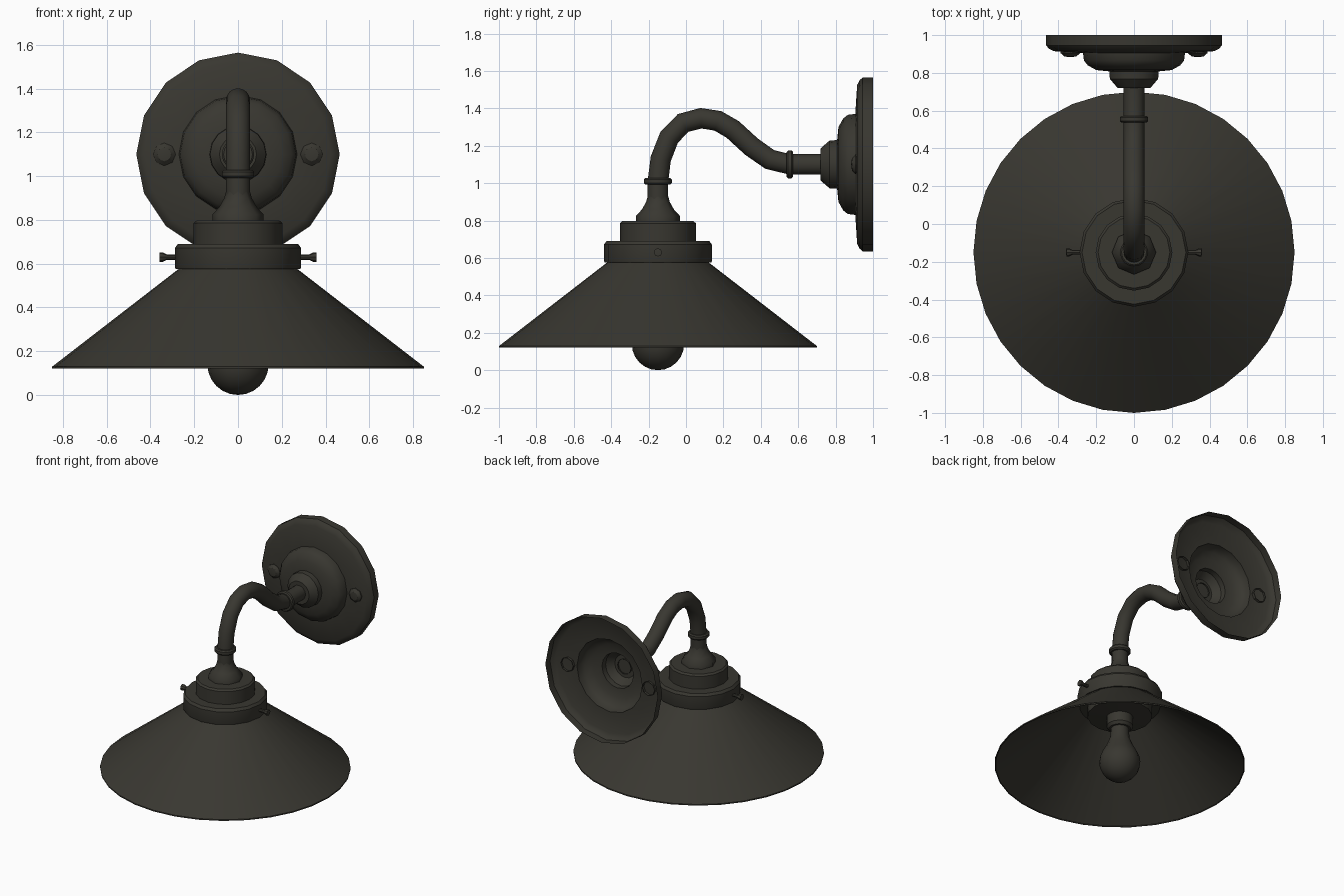
import bpy, bmesh, math
from mathutils import Vector, Matrix

if "Cube" in bpy.data.objects:
    bpy.data.objects.remove(bpy.data.objects["Cube"])

bronze = bpy.data.materials.new("dark bronze")
bronze.diffuse_color = (0.040, 0.038, 0.030, 1)
bronze.use_nodes = True
bronze.node_tree.nodes["Principled BSDF"].inputs["Base Color"].default_value = bronze.diffuse_color

UP, FRONT = Vector((0, 0, 1)), Vector((0, -1, 0))
LX, LY, PZ = 0.0, -0.15, 1.10          # lamp axis (x, y) and wall plate height


def finish(name, bm, angle=35):
    me = bpy.data.meshes.new(name)
    bm.to_mesh(me)
    bm.free()
    ob = bpy.data.objects.new(name, me)
    bpy.context.collection.objects.link(ob)
    me.materials.append(bronze)
    bpy.ops.object.select_all(action='DESELECT')
    ob.select_set(True)
    bpy.context.view_layer.objects.active = ob
    bpy.ops.object.shade_smooth_by_angle(angle=math.radians(angle))
    return ob


def lathe(name, profile, origin, axis=UP, sides=16, angle=35):
    """Revolve (radius, distance along axis) points; radius 0 closes to a tip."""
    bm = bmesh.new()
    rot = UP.rotation_difference(axis).to_matrix()
    rings = []
    for r, h in profile:
        n = 1 if r == 0 else sides
        rings.append([bm.verts.new(Vector(origin) + rot @ Vector((
            r * math.cos(math.tau * i / sides), r * math.sin(math.tau * i / sides), h)))
            for i in range(n)])
    for a, b in zip(rings, rings[1:]):
        for i in range(sides):
            j = (i + 1) % sides
            quad = [a[i % len(a)], a[j % len(a)], b[j % len(b)], b[i % len(b)]]
            bm.faces.new(list(dict.fromkeys(quad)))
    return finish(name, bm, angle)


def ring(name, origin, axis):
    return lathe(name, [(0.05, -0.018), (0.066, -0.018), (0.074, -0.010), (0.074, 0.010),
                        (0.066, 0.018), (0.05, 0.018)], origin, axis)


# Wall plate: hollow stepped dish, open at the back
lathe("wall_plate", [(0.465, 0), (0.465, 0.055), (0.45, 0.072), (0.425, 0.085),
                     (0.27, 0.095), (0.265, 0.135), (0.245, 0.160), (0.20, 0.185),
                     (0.13, 0.192), (0.128, 0.232), (0.095, 0.270), (0.085, 0.28), (0, 0.28)],
      (0, 1, PZ), FRONT)

# Plate screws
for s, side in ((-1, "left"), (1, "right")):
    lathe(f"plate_screw_{side}", [(0.052, -0.01), (0.052, 0.012), (0.032, 0.030), (0, 0.034)],
          (s * 0.337, 0.917, PZ), FRONT, 8)

# Swan-neck arm: smooth path through a few points, swept as a tube
pts = [(0.73, 1.10), (0.555, 1.10), (0.447, 1.127), (0.35, 1.195), (0.25, 1.287),
       (0.17, 1.333), (0.08, 1.347), (-0.015, 1.322), (-0.09, 1.245),
       (-0.135, 1.13), (-0.15, 1.01), (-0.15, 0.90)]
path = [Vector((0, y, z)) for y, z in pts]
bm = bmesh.new()
prev = None
for k, p in enumerate(path):
    t = (path[min(k + 1, len(path) - 1)] - path[max(k - 1, 0)]).normalized()
    if k == 1:
        t = FRONT
    side = Vector((1, 0, 0))
    nrm = t.cross(side)
    cur = [bm.verts.new(p + 0.055 * (side * math.cos(math.tau * i / 16)
                                     + nrm * math.sin(math.tau * i / 16))) for i in range(16)]
    if prev:
        for i in range(16):
            j = (i + 1) % 16
            bm.faces.new((prev[i], prev[j], cur[j], cur[i]))
    prev = cur
finish("arm", bm, 60)
ring("arm_ring_wall", (0, 0.555, PZ), FRONT)
ring("arm_ring_lamp", (0, LY, 1.01), UP)

# Flared socket at the end of the arm
lathe("arm_flare", [(0.117, 0.78), (0.117, 0.825), (0.085, 0.86), (0.063, 0.90),
                    (0.055, 0.93), (0.055, 1.0)], (LX, LY, 0), UP, 8, 50)

# Stepped cap and shade holder
lathe("cap", [(0.203, 0.68), (0.203, 0.785), (0.190, 0.797), (0, 0.797)], (LX, LY, 0))
lathe("shade_holder", [(0.22, 0.575), (0.285, 0.575), (0.288, 0.583), (0.288, 0.672),
                       (0.275, 0.690), (0, 0.690)], (LX, LY, 0))

# Thumb screws through the holder
for s, side in ((-1, "left"), (1, "right")):
    lathe(f"thumb_screw_{side}", [(0.012, 0.27), (0.012, 0.325), (0.022, 0.345),
                                  (0.022, 0.358), (0, 0.360)],
          (0, LY, 0.63), Vector((s, 0, 0)), 8)

# Conical shade, open below
lathe("shade", [(0.843, 0.12), (0.85, 0.12), (0.85, 0.129), (0.27, 0.577)],
      (LX, LY, 0), UP, 32)

# Bulb holder and bulb
lathe("bulb_holder", [(0, 0.40), (0.075, 0.40), (0.09, 0.42), (0.09, 0.49), (0.22, 0.50),
                      (0.22, 0.58)], (LX, LY, 0))
bulb = [(0.14 * math.sin(a), 0.14 - 0.14 * math.cos(a))
        for a in (math.radians(d) for d in range(0, 121, 15))]
lathe("bulb", bulb + [(0.09, 0.27), (0.066, 0.33), (0.06, 0.42)], (LX, LY, 0), UP, 16, 60)
